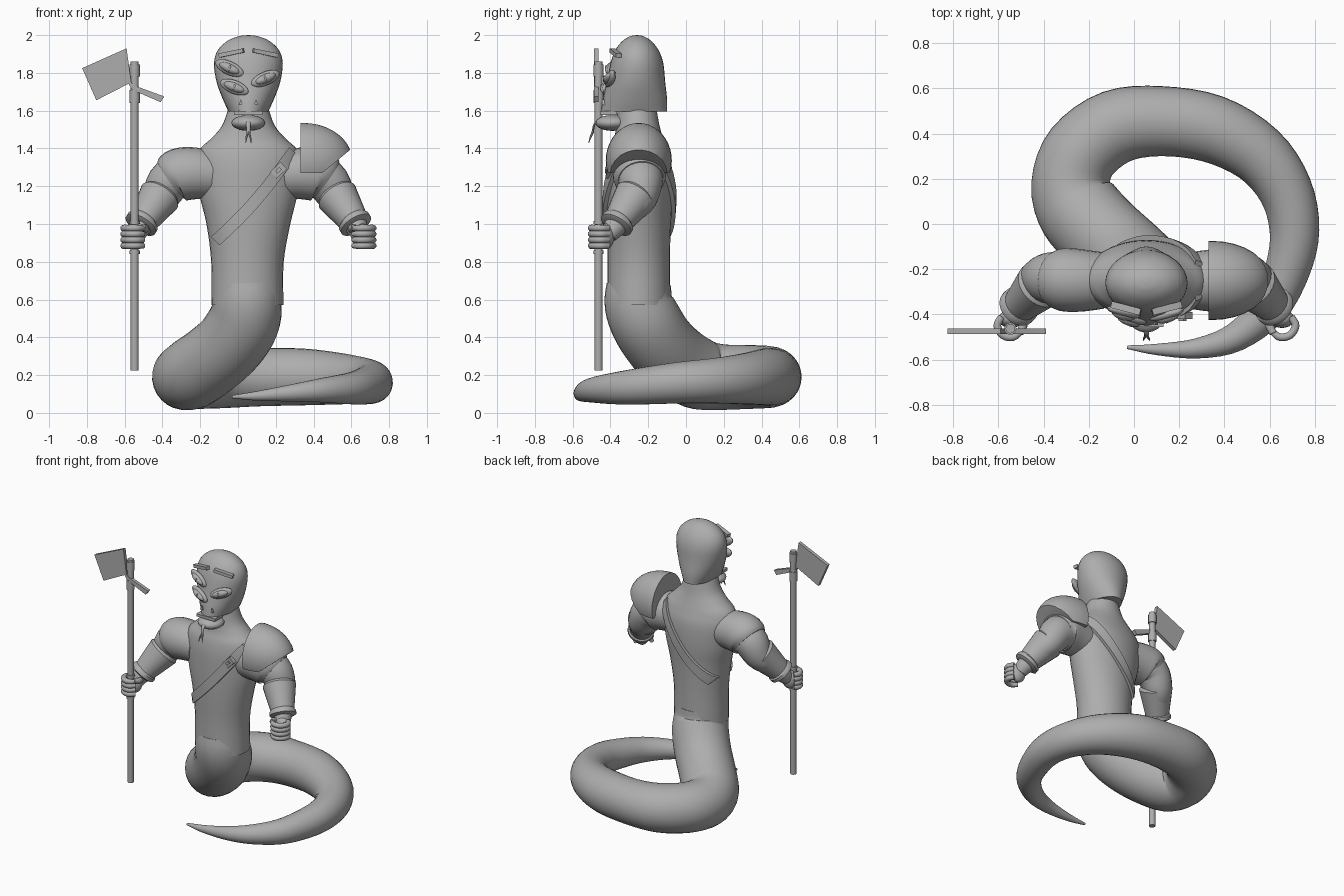
import bpy, bmesh
from math import pi, sin, cos, atan2, radians
from mathutils import Vector, Matrix
from mathutils.bvhtree import BVHTree

cube = bpy.data.objects.get("Cube")
if cube:
    bpy.data.objects.remove(cube, do_unlink=True)

grey = bpy.data.materials.new("plain grey")
grey.use_nodes = True
GREY = (0.42, 0.42, 0.42, 1)
grey.diffuse_color = GREY
grey.node_tree.nodes["Principled BSDF"].inputs["Base Color"].default_value = GREY

MID = 0.055          # x of the body's own centre line
X, Y, Z = Vector((1, 0, 0)), Vector((0, 1, 0)), Vector((0, 0, 1))


def finish(name, bm, angle=40):
    bmesh.ops.recalc_face_normals(bm, faces=bm.faces)
    mesh = bpy.data.meshes.new(name)
    bm.to_mesh(mesh)
    bm.free()
    mesh.materials.append(grey)
    mesh.shade_smooth()
    mesh.set_sharp_from_angle(angle=radians(angle))
    obj = bpy.data.objects.new(name, mesh)
    bpy.context.scene.collection.objects.link(obj)
    return obj


def spline(points, steps):
    """Catmull-Rom samples of equal-length tuples."""
    p = [Vector(q) for q in points]
    p = [p[0] * 2 - p[1]] + p + [p[-1] * 2 - p[-2]]
    out = []
    for i in range(1, len(p) - 2):
        a, b, c, d = p[i - 1:i + 3]
        for k in range(steps):
            t = k / steps
            out.append(0.5 * (2 * b + (c - a) * t + (2 * a - 5 * b + 4 * c - d) * t * t
                              + (3 * b - a - 3 * c + d) * t ** 3))
    return out + [p[-2]]


def loft(name, points, steps=4, sides=24, axis=None, side=X):
    """Skin of rings along a path; each point is x, y, z, radius, (second radius)."""
    rows = [Vector(q) for q in points] if steps == 1 else spline(points, steps)
    bm = bmesh.new()
    rings = []
    for i, row in enumerate(rows):
        ahead, behind = rows[min(i + 1, len(rows) - 1)], rows[max(i - 1, 0)]
        t = axis or (Vector(ahead[:3]) - Vector(behind[:3])).normalized()
        side = (side - t * side.dot(t)).normalized()
        other = t.cross(side)
        a, b = max(row[3], 0.002), max(row[-1], 0.002)
        rings.append([bm.verts.new(Vector(row[:3]) + side * a * cos(2 * pi * k / sides)
                                   + other * b * sin(2 * pi * k / sides)) for k in range(sides)])
    for lo, hi in zip(rings, rings[1:]):
        for k in range(sides):
            n = (k + 1) % sides
            bm.faces.new((lo[k], lo[n], hi[n], hi[k]))
    bm.faces.new(rings[0])
    bm.faces.new(rings[-1])
    return finish(name, bm)


def ball(name, centre, size, turn=Matrix.Identity(4)):
    bm = bmesh.new()
    matrix = Matrix.Translation(centre) @ turn @ Matrix.Diagonal((*size, 1))
    bmesh.ops.create_uvsphere(bm, u_segments=20, v_segments=12, radius=1, matrix=matrix)
    return finish(name, bm)


def box(name, centre, size, turn=Matrix.Identity(4)):
    bm = bmesh.new()
    matrix = Matrix.Translation(centre) @ turn @ Matrix.Diagonal((*size, 1))
    bmesh.ops.create_cube(bm, size=1, matrix=matrix)
    return finish(name, bm)


def prism(name, outline, front, back):
    """Outline of x, z corners, extruded between two y values."""
    bm = bmesh.new()
    f, b = ([bm.verts.new((x, y, z)) for x, z in outline] for y in (front, back))
    bm.faces.new(f)
    bm.faces.new(b)
    for i in range(len(f)):
        j = (i + 1) % len(f)
        bm.faces.new((f[i], f[j], b[j], b[i]))
    return finish(name, bm)


def surface(obj):
    mesh = obj.data
    return BVHTree.FromPolygons([v.co for v in mesh.vertices],
                                [tuple(p.vertices) for p in mesh.polygons])


def hit(tree, x, z, direction):
    """Point and normal on the surface seen from the front (1) or the back (-1)."""
    point, normal, _, _ = tree.ray_cast(Vector((x, -0.25 - 2 * direction, z)), Y * direction)
    return (point, normal) if point else (Vector((x, -0.25 - 0.03 * direction, z)), -Y * direction)


# Upright body and head
torso = loft("torso", [
    (0.05, -0.25, 0.57, 0.19, 0.168), (0.05, -0.25, 0.8, 0.192, 0.165),
    (MID, -0.25, 1.0, 0.222, 0.17), (MID, -0.245, 1.15, 0.258, 0.175),
    (MID, -0.245, 1.3, 0.275, 0.17), (MID, -0.25, 1.39, 0.26, 0.15),
    (MID, -0.25, 1.45, 0.2, 0.13), (MID, -0.255, 1.52, 0.14, 0.115),
    (MID, -0.26, 1.63, 0.1, 0.1)], sides=32, axis=Z)
head = loft("head", [
    (MID, -0.275, 1.595, 0.105, 0.175), (MID, -0.27, 1.66, 0.135, 0.17),
    (MID, -0.265, 1.75, 0.168, 0.155), (MID, -0.26, 1.85, 0.182, 0.14),
    (MID, -0.26, 1.92, 0.162, 0.115), (MID, -0.26, 1.97, 0.11, 0.075),
    (MID, -0.26, 1.994, 0.05, 0.035), (MID, -0.26, 2.0, 0.003, 0.003)], sides=32, axis=Z)

# Coiled tail, from the waist to the tip
loft("coiled_tail", [
    (0.05, -0.25, 0.68, 0.17), (0.05, -0.25, 0.58, 0.182), (0.03, -0.21, 0.48, 0.19),
    (-0.04, -0.14, 0.37, 0.19), (-0.14, -0.05, 0.28, 0.19), (-0.24, 0.06, 0.21, 0.19),
    (-0.28, 0.18, 0.19, 0.175), (-0.23, 0.32, 0.19, 0.17), (-0.08, 0.43, 0.19, 0.165),
    (0.12, 0.455, 0.19, 0.155), (0.35, 0.42, 0.19, 0.15), (0.55, 0.31, 0.18, 0.135),
    (0.67, 0.15, 0.17, 0.12), (0.71, -0.03, 0.16, 0.11), (0.68, -0.2, 0.145, 0.1),
    (0.6, -0.37, 0.13, 0.085), (0.45, -0.5, 0.12, 0.065), (0.28, -0.55, 0.105, 0.045),
    (0.1, -0.555, 0.09, 0.025), (-0.03, -0.545, 0.085, 0.008)], sides=28)

# Eyes and brows set on the face
face = surface(head)
for name, x, z, tilt in (("upper_eye", -0.045, 1.825, 24), ("lower_eye", -0.02, 1.725, 20),
                         ("left_eye", 0.145, 1.77, -22)):
    point, normal = hit(face, x, z, 1)
    turn = Matrix.Rotation(0.6 * atan2(normal.x, -normal.y), 4, "Z") @ Matrix.Rotation(radians(tilt), 4, "Y")
    ball(name + "_lid", point - Y * 0.008, (0.083, 0.022, 0.036), turn)
    ball(name, point - Y * 0.018, (0.06, 0.026, 0.024), turn)
    ball(name + "_pupil", point - Y * 0.04, (0.006, 0.006, 0.018), turn)
for s in (-1, 1):
    point, normal = hit(face, MID + s * 0.09, 1.905, 1)
    turn = Matrix.Rotation(0.7 * atan2(normal.x, -normal.y), 4, "Z") @ Matrix.Rotation(s * 0.2, 4, "Y")
    box("brow", point - Y * 0.01, (0.135, 0.03, 0.022), turn)
    x = MID + s * 0.04
    point, normal = hit(face, x, 1.64, 1)
    prism("nostril", [(x - 0.012, 1.63), (x + 0.012, 1.63), (x, 1.66)], point.y - 0.012, point.y + 0.02)

# Mouth
box("upper_lip", (MID, -0.41, 1.587), (0.15, 0.09, 0.02))
ball("lower_jaw", (MID, -0.39, 1.535), (0.09, 0.09, 0.042))
loft("tongue", [(MID, -0.42, 1.56, 0.012, 0.006), (MID, -0.48, 1.535, 0.012, 0.006),
                (MID, -0.495, 1.48, 0.01, 0.005)], sides=8)
for s in (-1, 1):
    loft("tongue_fork", [(MID, -0.492, 1.49, 0.007), (MID + s * 0.01, -0.505, 1.46, 0.005),
                         (MID + s * 0.014, -0.515, 1.43, 0.002)], sides=8)

# Arms, mirrored about the body's centre line
for side_name, s in (("right", -1), ("left", 1)):
    def arm(part, points, **options):
        loft(f"{side_name}_{part}", [(MID + s * p[0], *p[1:]) for p in points], **options)

    arm("sleeve", [(0.19, -0.25, 1.26, 0.125), (0.29, -0.25, 1.268, 0.138), (0.37, -0.245, 1.26, 0.14),
                   (0.41, -0.24, 1.235, 0.12)], side=Z)
    arm("arm", [(0.3, -0.25, 1.27, 0.12), (0.41, -0.24, 1.23, 0.118), (0.47, -0.25, 1.14, 0.098),
                (0.52, -0.31, 1.07, 0.08), (0.575, -0.38, 0.98, 0.058), (0.59, -0.41, 0.94, 0.045)], side=Z)
    arm("cuff", [(0.46, -0.26, 1.16, 0.098), (0.47, -0.27, 1.145, 0.112), (0.555, -0.355, 1.02, 0.08),
                 (0.56, -0.36, 1.012, 0.09), (0.57, -0.37, 0.995, 0.09), (0.575, -0.375, 0.987, 0.07)],
        steps=1, side=Z)
    ball(side_name + "_palm", (MID + s * 0.6, -0.42, 0.935), (0.055, 0.04, 0.068))
    for i in range(4):
        z = 0.885 + i * 0.031
        arm("finger", [(0.64, -0.41, z, 0.017), (0.66, -0.45, z, 0.018), (0.635, -0.492, z, 0.018),
                       (0.59, -0.5, z, 0.018), (0.555, -0.475, z, 0.014)], sides=10, side=Z)
    arm("thumb", [(0.57, -0.4, 0.96, 0.02), (0.545, -0.44, 0.975, 0.02), (0.56, -0.485, 0.985, 0.016)],
        sides=10, side=Z)

# Domed shoulder guard, trimmed flat on its inner and lower sides
bm = bmesh.new()
bmesh.ops.create_uvsphere(bm, u_segments=32, v_segments=20, radius=1,
                          matrix=Matrix.Translation((0.345, -0.25, 1.335)) @ Matrix.Diagonal((0.26, 0.175, 0.2, 1)))
for point, normal in (((0.33, 0, 0), -X), ((0.44, 0, 1.265), Vector((0.64, 0, -0.77))), ((0, 0, 1.27), -Z)):
    bmesh.ops.bisect_plane(bm, geom=bm.verts[:] + bm.edges[:] + bm.faces[:],
                           plane_co=point, plane_no=normal, clear_outer=True)
    bmesh.ops.holes_fill(bm, edges=bm.edges)
finish("shoulder_guard", bm)

# Diagonal strap, laid on the chest and on the back
skin = surface(torso)
across = Vector((0.72, 0, -0.69)) * 0.032
for name, direction in (("front_strap", 1), ("back_strap", -1)):
    bm = bmesh.new()
    rows = []
    for i in range(17):
        t = i / 16
        centre = Vector((0.295 - 0.415 * t, 0, 1.385 - 0.475 * t - 0.03 * sin(pi * t)))
        row = []
        for edge in (-1, 0, 1):
            p = centre + across * edge
            spot, _ = hit(skin, p.x, p.z, direction)
            row += [bm.verts.new(spot + Y * d * direction) for d in (-0.022, 0.01)]
        rows.append([row[k] for k in (0, 2, 4, 5, 3, 1)])
    for a, b in zip(rows, rows[1:]):
        for k in range(6):
            n = (k + 1) % 6
            bm.faces.new((a[k], a[n], b[n], b[k]))
    bm.faces.new(rows[0])
    bm.faces.new(rows[-1])
    finish(name, bm)
spot, _ = hit(skin, 0.215, 1.285, 1)
tilt = Matrix.Rotation(radians(-44), 4, "Y")
box("buckle", spot - Y * 0.022, (0.075, 0.03, 0.05), tilt)
box("buckle_tongue", spot - Y * 0.04, (0.03, 0.012, 0.018), tilt)

# Pole axe held in the right hand
POLE = (-0.547, -0.463)


def pole_part(name, low, high, radius):
    loft(name, [(*POLE, low, radius), (*POLE, high, radius)], steps=1, sides=16)


pole_part("axe_shaft", 0.225, 1.86, 0.021)
for low, high in ((1.78, 1.845), (1.64, 1.71), (0.84, 0.86), (1.0, 1.015)):
    pole_part("shaft_collar", low, high, 0.027)
prism("axe_blade", [(-0.825, 1.825), (-0.59, 1.93), (-0.565, 1.75), (-0.75, 1.655)], -0.487, -0.462)
prism("axe_spike", [(-0.6, 1.775), (-0.54, 1.73), (-0.39, 1.675), (-0.41, 1.645), (-0.56, 1.71)], -0.487, -0.462)
